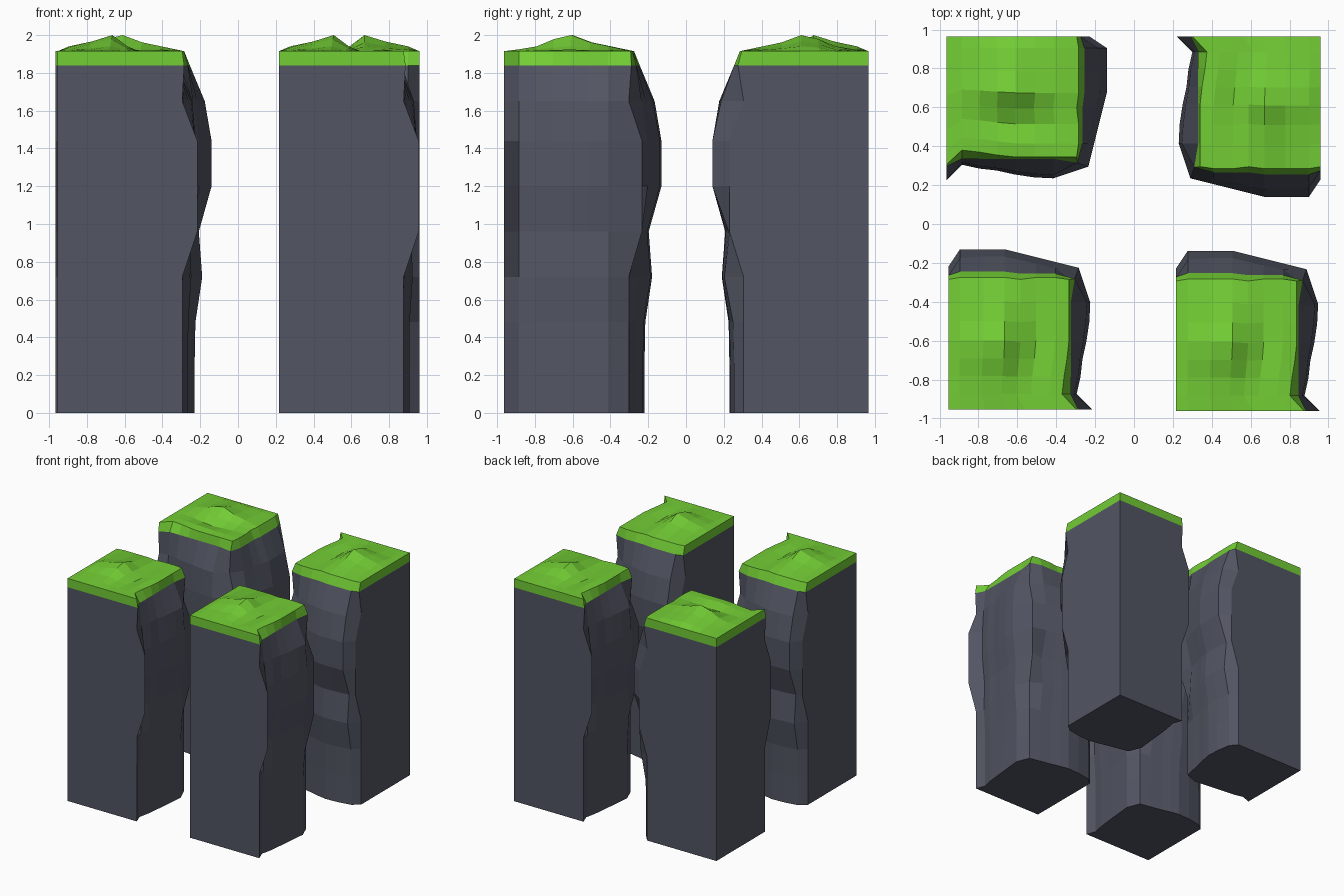
import bpy, bmesh
from math import radians

if "Cube" in bpy.data.objects:
    bpy.data.objects.remove(bpy.data.objects["Cube"])

LEVELS = [0, .24, .48, .72, .96, 1.2, 1.44, 1.65, 1.84]
BULGE = [0, 0, .05, .45, .25, 1, 1, .6]      # how far each level swells
SEAM = [0, 0, 0, 0, 1, 1, 1, 0]              # same, for corner and end columns

# columns: station along the side, base, widest, top, grass lip
RIGHT = [(0, .66, .74, .67, .66), (.08, .63, .66, .63, .585),
         (.17, .65, .68, .63, .595), (.26, .66, .69, .63, .61),
         (.35, .67, .71, .63, .62), (.45, .68, .725, .63, .62),
         (.55, .69, .73, .63, .62)]
BACK = [(0, .66, .735, .69, .67), (.06, .71, .825, .71, .68),
        (.18, .73, .825, .71, .68), (.29, .735, .825, .71, .68),
        (.37, .72, .805, .70, .67), (.45, .70, .785, .70, .68),
        (.55, .68, .76, .70, .68)]
CORNER = (.62, .67)
RIDGE_X = [0, .3, .6, 1, .3, -.2, .1, 0]
RIDGE_Y = [0, .12, .3, .75, 1, .55, .3, 0]


def depth(col, level):
    s, base, wide, top, lip = col
    if level == len(LEVELS) - 1:
        return top
    w = SEAM if s == 0 else BULGE
    return base + (wide - base) * w[level]


def ring(level):
    """Outline of the rock at one level, counter-clockwise from the flat corner."""
    z = LEVELS[level]
    s = SEAM[level] if level < len(SEAM) else .2
    pts = [(0, 0, z)]
    pts += [(depth(c, level), c[0], z) for c in RIGHT]
    pts.append((.645 + .025 * s, .66 + .07 * s, z))
    pts += [(c[0], depth(c, level), z) for c in reversed(BACK)]
    return pts


def lip_ring(z):
    pts = [(0, 0, z)] + [(c[4], c[0], z) for c in RIGHT]
    pts.append((*CORNER, z))
    return pts + [(c[0], c[4], z) for c in reversed(BACK)]


def loft(bm, rings):
    rows = [[bm.verts.new(p) for p in r] for r in rings]
    n = len(rows[0])
    for lo, hi in zip(rows, rows[1:]):
        for i in range(n):
            j = (i + 1) % n
            bm.faces.new((lo[i], lo[j], hi[j], hi[i]))
    bm.faces.new(rows[0][::-1])
    return rows


def finish(bm, name, color):
    bmesh.ops.remove_doubles(bm, verts=bm.verts, dist=1e-5)
    bmesh.ops.recalc_face_normals(bm, faces=bm.faces)
    me = bpy.data.meshes.new(name)
    bm.to_mesh(me)
    bm.free()
    mat = bpy.data.materials.new(name)
    mat.diffuse_color = color
    mat.use_nodes = True
    mat.node_tree.nodes["Principled BSDF"].inputs["Base Color"].default_value = mat.diffuse_color
    me.materials.append(mat)
    return me


# rock pillar: two flat sides, two rugged sides
bm = bmesh.new()
rows = loft(bm, [ring(i) for i in range(len(LEVELS))])
bm.faces.new(rows[-1])
rock = finish(bm, "rock", (.085, .092, .125, 1))

# grass cap: side band plus a ridged top surface
bm = bmesh.new()
loft(bm, [ring(len(LEVELS) - 1), lip_ring(1.915)])
xs = [c[0] for c in BACK] + [CORNER[0]]
ys = [c[0] for c in RIGHT] + [CORNER[1]]
lip_x = [c[4] for c in RIGHT] + [CORNER[0]]
lip_y = [c[4] for c in BACK] + [CORNER[1]]
grid = [[bm.verts.new((x / CORNER[0] * lip_x[j], y / CORNER[1] * lip_y[i],
                       1.915 + .085 * RIDGE_X[i] * RIDGE_Y[j]))
         for j, y in enumerate(ys)] for i, x in enumerate(xs)]
for i in range(len(xs) - 1):
    for j in range(len(ys) - 1):
        bm.faces.new((grid[i][j], grid[i + 1][j], grid[i + 1][j + 1], grid[i][j + 1]))
grass = finish(bm, "grass", (.17, .61, .035, 1))

# four copies, turned so the flat sides face outward where needed
PLACES = {"front_left": (-.955, -.955, 0), "front_right": (.217, -.963, 0),
          "back_left": (-.965, .965, -90), "back_right": (.96, .965, 180)}
for place, (x, y, turn) in PLACES.items():
    for part, me in (("rock", rock), ("grass", grass)):
        ob = bpy.data.objects.new(f"{place}_{part}", me)
        ob.location = (x, y, 0)
        ob.rotation_euler.z = radians(turn)
        bpy.context.collection.objects.link(ob)
